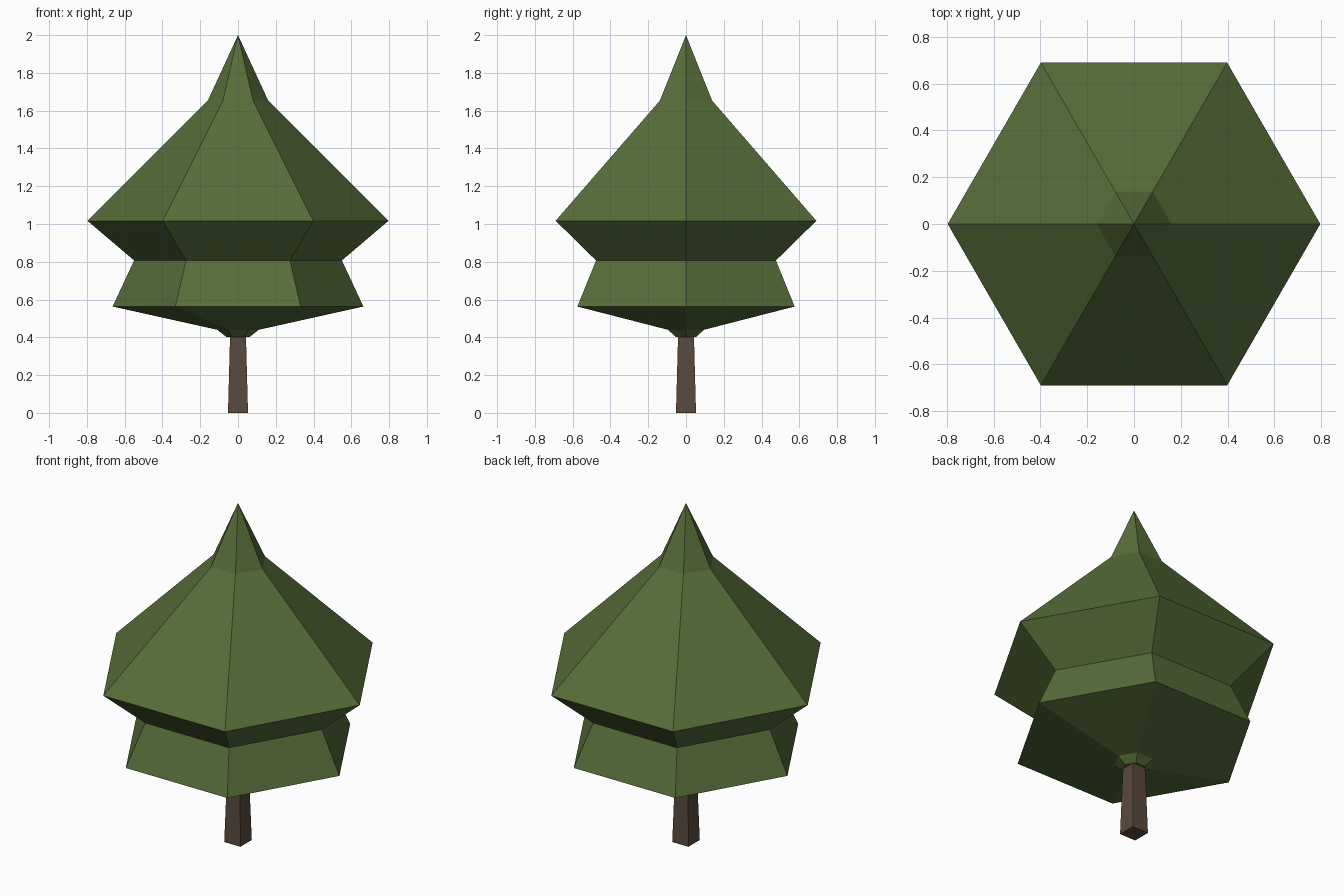
import bpy, bmesh, math

cube = bpy.data.objects.get("Cube")
if cube:
    bpy.data.objects.remove(cube, do_unlink=True)


def make_material(name, colour):
    mat = bpy.data.materials.new(name)
    mat.use_nodes = True
    mat.diffuse_color = (*colour, 1)
    bsdf = mat.node_tree.nodes["Principled BSDF"]
    bsdf.inputs["Base Color"].default_value = (*colour, 1)
    bsdf.inputs["Roughness"].default_value = 0.9
    return mat


def lathe(name, profile, sides, turn, mat):
    """Sweep (radius, height) points, listed bottom to top, into a closed faceted solid."""
    bm = bmesh.new()
    rings = []
    for radius, z in profile:
        if radius == 0:
            rings.append([bm.verts.new((0, 0, z))] * sides)
            continue
        angles = [turn + math.tau * i / sides for i in range(sides)]
        rings.append([bm.verts.new((radius * math.cos(a), radius * math.sin(a), z))
                      for a in angles])
    bm.faces.new(rings[0][::-1])
    for low, high in zip(rings, rings[1:]):
        for i in range(sides):
            j = (i + 1) % sides
            corners = [low[i], low[j], high[j], high[i]]
            bm.faces.new(list(dict.fromkeys(corners)))
    if profile[-1][0] > 0:
        bm.faces.new(rings[-1])
    bmesh.ops.recalc_face_normals(bm, faces=bm.faces)
    mesh = bpy.data.meshes.new(name)
    bm.to_mesh(mesh)
    bm.free()
    mesh.materials.append(mat)
    obj = bpy.data.objects.new(name, mesh)
    bpy.context.collection.objects.link(obj)
    return obj


leaf_green = make_material("leaf green", (0.095, 0.155, 0.042))
bark_brown = make_material("bark brown", (0.105, 0.067, 0.044))

# Tiered six-sided foliage, from the collar around the trunk up to the tip
lathe("foliage", [(0.063, 0.403), (0.11, 0.44), (0.664, 0.563), (0.55, 0.807),
                  (0.797, 1.017), (0.16, 1.653), (0, 2)], 6, 0, leaf_green)

# Square trunk, narrowing slightly upwards into the foliage
root2 = math.sqrt(2)
lathe("trunk", [(0.053 * root2, 0), (0.042 * root2, 0.41)], 4, math.pi / 4, bark_brown)
